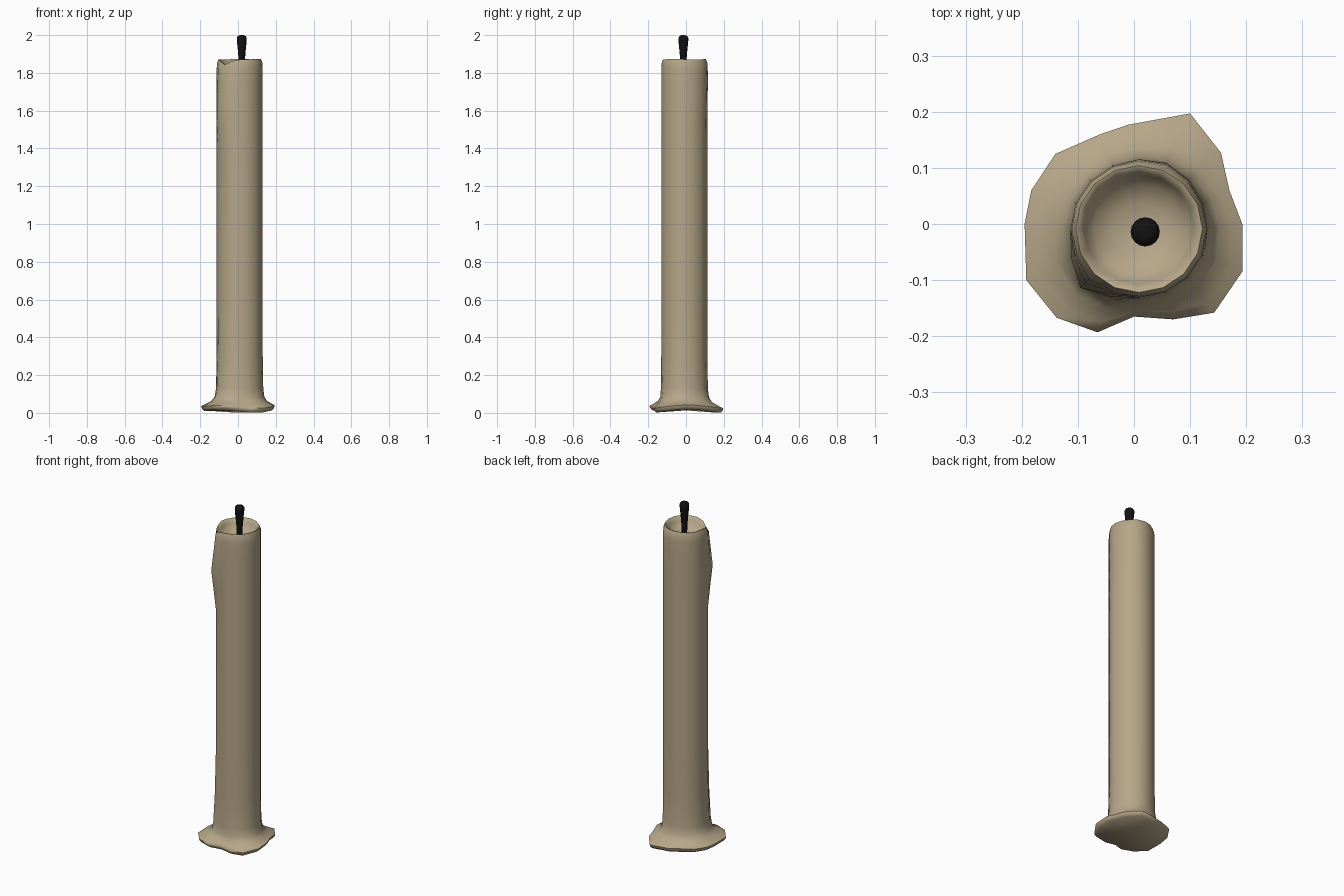
import bpy, bmesh, math

if "Cube" in bpy.data.objects:
    bpy.data.objects.remove(bpy.data.objects["Cube"])

def material(name, rgb):
    m = bpy.data.materials.new(name)
    m.diffuse_color = (*rgb, 1)
    m.use_nodes = True
    m.node_tree.nodes["Principled BSDF"].inputs["Base Color"].default_value = m.diffuse_color
    return m

wax = material("beige wax", (0.47, 0.385, 0.25))
black = material("charred black", (0.006, 0.006, 0.006))

def loft(name, rings, mat, angle):
    """Skin a stack of equal-length point rings and cap both ends."""
    bm = bmesh.new()
    vr = [[bm.verts.new(p) for p in r] for r in rings]
    n = len(vr[0])
    for a, b in zip(vr, vr[1:]):
        for i in range(n):
            j = (i + 1) % n
            bm.faces.new((a[i], a[j], b[j], b[i]))
    bm.faces.new(vr[0][::-1])
    bm.faces.new(vr[-1])
    bmesh.ops.recalc_face_normals(bm, faces=bm.faces)
    me = bpy.data.meshes.new(name)
    bm.to_mesh(me)
    bm.free()
    me.materials.append(mat)
    ob = bpy.data.objects.new(name, me)
    bpy.context.collection.objects.link(ob)
    bpy.ops.object.select_all(action='DESELECT')
    ob.select_set(True)
    bpy.context.view_layer.objects.active = ob
    bpy.ops.object.shade_smooth_by_angle(angle=math.radians(angle))
    return ob

# Candle body: round shaft blending into an irregular puddle of melted wax
CX, CY, N = 0.009, -0.009, 16
puddle = [(.193, 0), (.17, .06), (.155, .127), (.10, .197), (-.01, .177),
          (-.06, .16), (-.14, .125), (-.183, .06), (-.195, 0), (-.192, -.10),
          (-.138, -.167), (-.065, -.193), (0, -.165), (.07, -.17),
          (.143, -.158), (.193, -.085)]
lift = [.012, .01, .002, -.006, -.006, 0, .004, .004, .006, .004, .008,
        .008, 0, -.006, -.004, .006]

def bump(x, c, w):
    return max(0, 1 - abs(x - c) / w)

def drip(deg, z):
    """Extra radius from wax runs down the sides."""
    d = .026 * bump(deg, 225, 35) * bump(z, 1.62, .24)
    d += .012 * bump(deg, 225, 40) * bump(z, .12, .4)
    d += .006 * bump(deg, 67.5, 40) * bump(z, 1.76, .3)
    return d

# (z, shaft radius, blend towards puddle outline, puddle scale)
profile = [(.007, .123, 1, .93), (.02, .123, 1, .99), (.03, .123, 1, 1),
           (.042, .123, .72, 1), (.06, .123, .34, 1), (.085, .123, .12, 1),
           (.13, .123, .03, 1), (.3, .122, 0, 1), (.6, .122, 0, 1),
           (1.0, .122, 0, 1), (1.38, .122, 0, 1), (1.5, .122, 0, 1),
           (1.62, .122, 0, 1), (1.74, .122, 0, 1), (1.82, .122, 0, 1),
           (1.855, .120, 0, 1), (1.874, .113, 0, 1), (1.872, .106, 0, 1),
           (1.85, .098, 0, 1), (1.82, .08, 0, 1), (1.805, .045, 0, 1),
           (1.80, .012, 0, 1)]
rings = []
for k, (z, r, t, s) in enumerate(profile):
    ring = []
    for i in range(N):
        deg = 360 * i / N
        a = math.radians(deg)
        rr = r + drip(deg, z) * (k < 16)
        x = (CX + rr * math.cos(a)) * (1 - t) + puddle[i][0] * s * t
        y = (CY + rr * math.sin(a)) * (1 - t) + puddle[i][1] * s * t
        zz = z + lift[i] * t
        # melted notch and slight waviness on the rim
        if 15 <= k <= 18:
            zz -= .03 * bump(deg, 225, 34) + .004 * (1 + math.sin(3 * a))/2
        ring.append((x, y, max(zz, 0)))
    rings.append(ring)
loft("candle_body", rings, wax, 60)

# Wick: thin stem swelling to a burnt rounded tip
stem = [(1.79, .014), (1.85, .016), (1.885, .018), (1.92, .021), (1.95, .024),
        (1.97, .026), (1.985, .026), (1.995, .021), (2.0, .011)]
loft("wick", [[(.02 + r * math.cos(math.tau * i / N),
                -.014 + r * math.sin(math.tau * i / N), z) for i in range(N)]
              for z, r in stem], black, 60)
